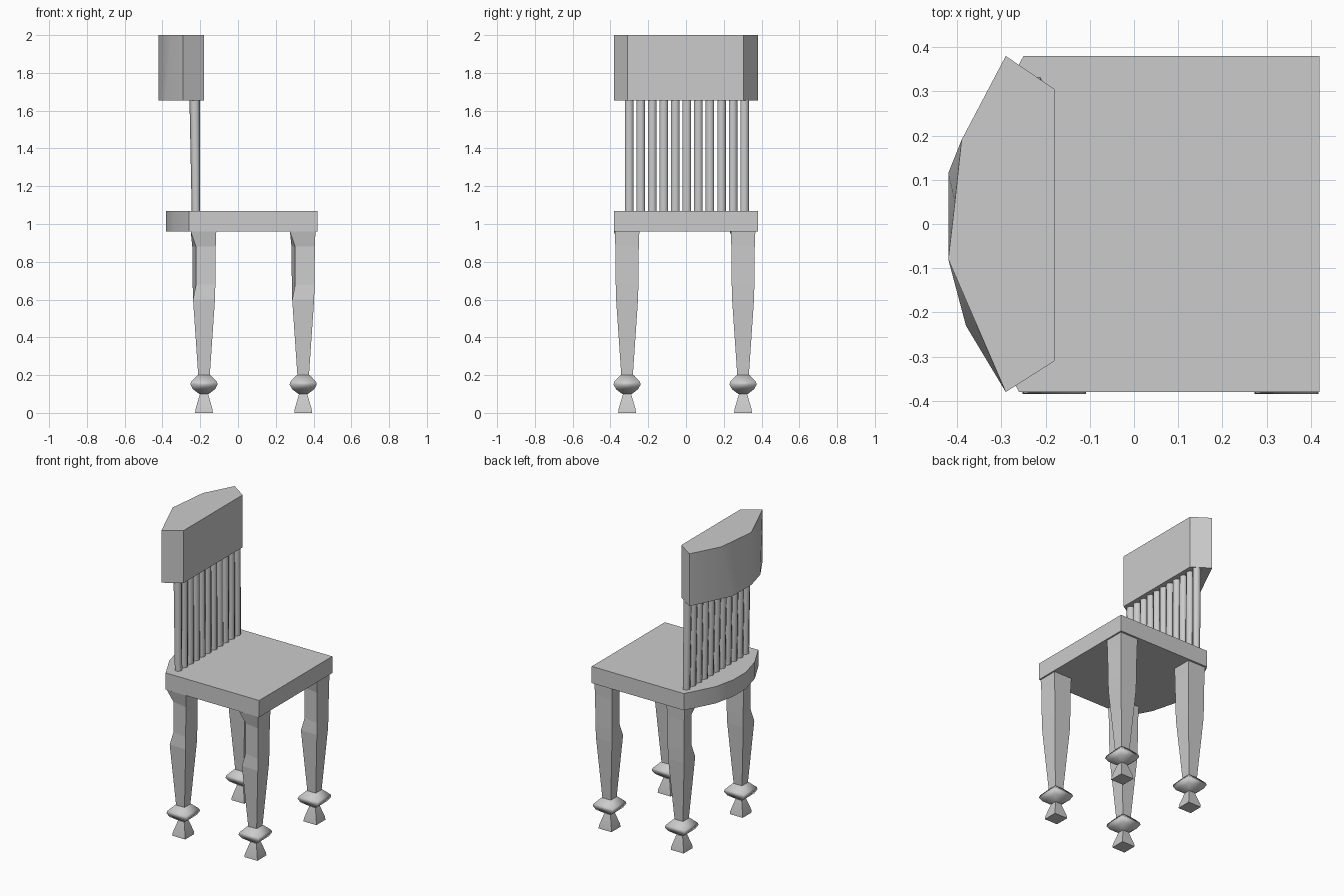
import bpy, bmesh, math

if "Cube" in bpy.data.objects:
    bpy.data.objects.remove(bpy.data.objects["Cube"], do_unlink=True)

# One plain grey for the whole chair
grey = bpy.data.materials.new("plain_grey")
grey.use_nodes = True
COLOR = (0.6, 0.6, 0.6, 1)
grey.diffuse_color = COLOR
grey.node_tree.nodes["Principled BSDF"].inputs["Base Color"].default_value = COLOR


def loft(name, rings, smooth_angle=None):
    """Skin a stack of equal-length point rings and cap both ends."""
    bm = bmesh.new()
    rows = [[bm.verts.new(p) for p in ring] for ring in rings]
    n = len(rows[0])
    for low, high in zip(rows, rows[1:]):
        for i in range(n):
            j = (i + 1) % n
            bm.faces.new((low[i], low[j], high[j], high[i]))
    bm.faces.new(rows[0])
    bm.faces.new(rows[-1])
    bmesh.ops.recalc_face_normals(bm, faces=bm.faces)
    mesh = bpy.data.meshes.new(name)
    bm.to_mesh(mesh)
    bm.free()
    mesh.materials.append(grey)
    obj = bpy.data.objects.new(name, mesh)
    bpy.context.collection.objects.link(obj)
    if smooth_angle:
        bpy.ops.object.select_all(action='DESELECT')
        obj.select_set(True)
        bpy.context.view_layer.objects.active = obj
        bpy.ops.object.shade_smooth_by_angle(angle=math.radians(smooth_angle))
    return obj


def at_height(outline, z):
    return [(x, y, z) for x, y in outline]


def square(cx, cy, z, half, corner=None):
    """Square ring; the back right corner can be pulled in."""
    c = half if corner is None else corner
    return [(cx - c, cy - c, z), (cx + half, cy - half, z),
            (cx + half, cy + half, z), (cx - half, cy + half, z)]


# Seat with a rounded back edge
seat = [(0.42, -0.38), (0.42, 0.38), (-0.25, 0.38), (-0.35, 0.19),
        (-0.38, 0.05), (-0.38, -0.08), (-0.34, -0.23), (-0.26, -0.38)]
loft("seat", [at_height(seat, 0.96), at_height(seat, 1.07)], 35)

# Head rest: flat in front, bowed and slightly twisted behind
front = [(-0.18, -0.31), (-0.18, 0.305), (-0.29, 0.38)]
low_back = [(-0.42, 0.115), (-0.42, 0.02), (-0.42, -0.08), (-0.38, -0.23)]
high_back = [(-0.39, 0.19), (-0.405, 0.05), (-0.42, -0.08), (-0.355, -0.23)]
end = [(-0.29, -0.38)]
loft("head_rest", [at_height(front + low_back + end, 1.655),
                   at_height(front + high_back + end, 2.0)], 35)

# Row of thin back spindles
for k in range(11):
    y = -0.30 + k * 0.061

    def spindle_ring(z, depth):
        return [(-0.2 - depth / 2 + depth / 2 * math.cos(a * math.pi / 3),
                 y + 0.026 * math.sin(a * math.pi / 3), z) for a in range(6)]
    loft(f"back_spindle_{k + 1}",
         [spindle_ring(1.06, 0.045), spindle_ring(1.66, 0.057)], 65)

# Four legs with notched inner corner, collar and flared foot
for x, depth_name in ((0.345, "front"), (-0.18, "back")):
    for y, side in ((0.302, "left"), (-0.312, "right")):
        tag = f"{depth_name}_{side}"
        shape = [(0.19, 0.03, None), (0.6, 0.058, None), (0.68, 0.06, 0.042),
                 (0.88, 0.062, 0.042), (0.96, 0.065, 0.07)]
        loft(f"leg_{tag}", [square(x, y, *s) for s in shape])
        collar = [(0.1, 0.025), (0.125, 0.058), (0.15, 0.072),
                  (0.165, 0.068), (0.2, 0.035)]
        loft(f"collar_{tag}", [square(x, y, *s) for s in collar], 100)
        loft(f"foot_{tag}", [square(x, y, 0, 0.047), square(x, y, 0.02, 0.045),
                             square(x, y, 0.105, 0.02)], 60)
